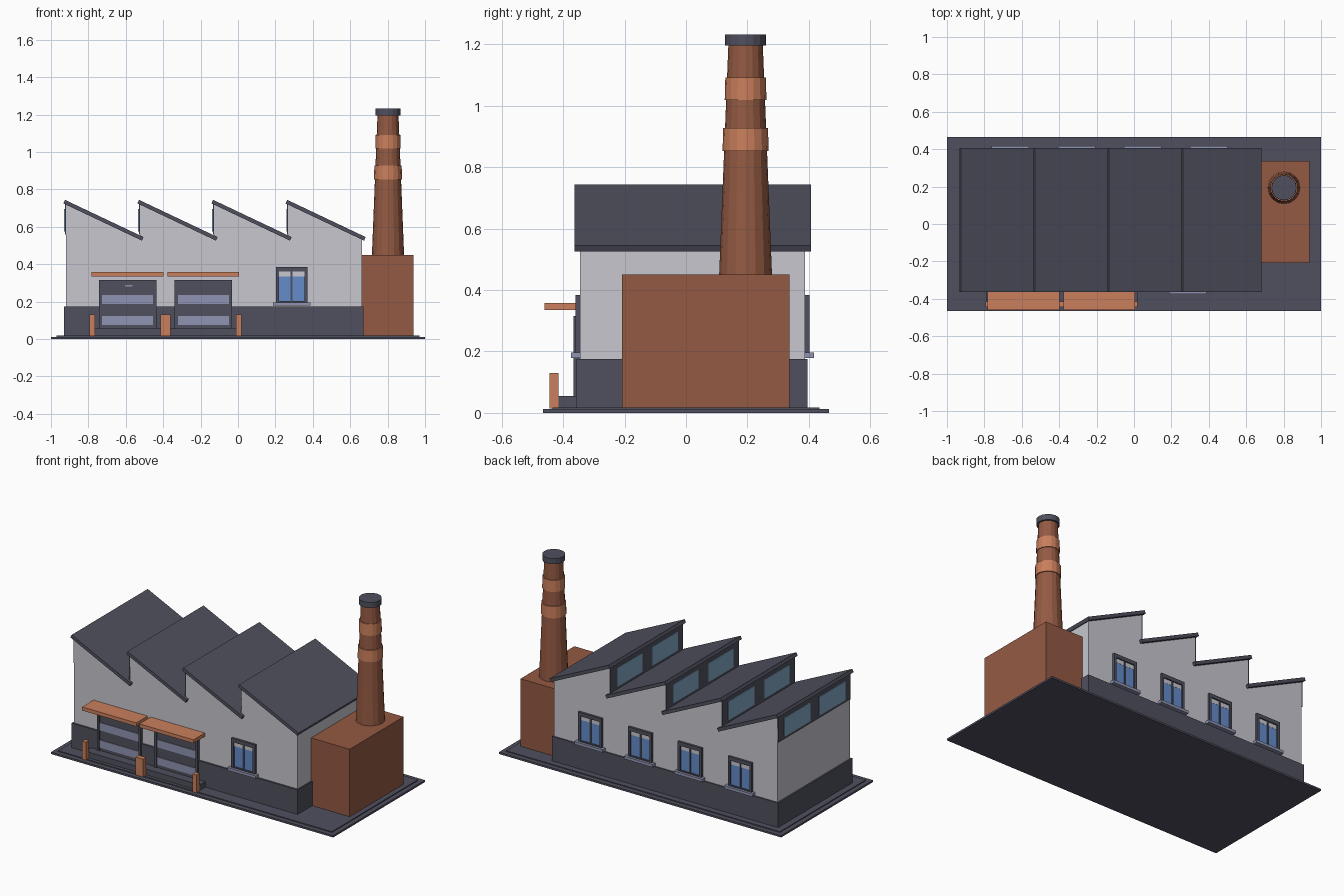
import bpy
import bmesh
from mathutils import Vector

cube = bpy.data.objects.get("Cube")
if cube:
    bpy.data.objects.remove(cube, do_unlink=True)


def material(name, *rgb):
    """Flat material from 0-255 display values, stored as linear."""
    linear = [((c / 255 + 0.055) / 1.055) ** 2.4 for c in rgb] + [1.0]
    mat = bpy.data.materials.new(name)
    mat.use_nodes = True
    mat.diffuse_color = linear
    mat.node_tree.nodes["Principled BSDF"].inputs["Base Color"].default_value = linear
    return mat


wall = material("pale grey wall", 199, 199, 207)
slate = material("dark slate", 80, 80, 95)
brick = material("red brick", 148, 90, 67)
terracotta = material("light terracotta", 202, 127, 92)
glass = material("blue glass", 101, 140, 204)
sky_glass = material("pale blue glass", 132, 168, 200)
steel = material("blue grey steel", 143, 148, 177)


def finish(name, bm, mat):
    bmesh.ops.recalc_face_normals(bm, faces=bm.faces)
    mesh = bpy.data.meshes.new(name)
    bm.to_mesh(mesh)
    bm.free()
    mesh.materials.append(mat)
    obj = bpy.data.objects.new(name, mesh)
    bpy.context.collection.objects.link(obj)
    return obj


def box(name, mat, xs, ys, zs):
    """Box spanning the given pairs of limits."""
    bm = bmesh.new()
    bmesh.ops.create_cube(bm, size=1)
    for v in bm.verts:
        v.co = [sum(s) / 2 + c * abs(s[1] - s[0]) for s, c in zip((xs, ys, zs), v.co)]
    return finish(name, bm, mat)


def extrude_profile(name, mat, points, ys):
    """Extrude an outline in x and z along y."""
    bm = bmesh.new()
    face = bm.faces.new([bm.verts.new((x, ys[0], z)) for x, z in points])
    grown = bmesh.ops.extrude_face_region(bm, geom=[face])["geom"]
    moved = [g for g in grown if isinstance(g, bmesh.types.BMVert)]
    bmesh.ops.translate(bm, verts=moved, vec=(0, ys[1] - ys[0], 0))
    return finish(name, bm, mat)


def tapered(name, mat, centre, r_low, r_high, z_low, z_high, sides=16):
    bm = bmesh.new()
    bmesh.ops.create_cone(bm, cap_ends=True, segments=sides, radius1=r_low,
                          radius2=r_high, depth=z_high - z_low)
    bmesh.ops.translate(bm, verts=bm.verts,
                        vec=Vector((*centre, (z_low + z_high) / 2)))
    return finish(name, bm, mat)


# Ground slab in two tiers
box("base_slab", slate, (-1, 1), (-0.465, 0.465), (0, 0.012))
box("base_paving", slate, (-0.97, 0.97), (-0.435, 0.435), (0.012, 0.018))

# Hall with a sawtooth outline
LEFT, PITCH, TEETH = -0.92, 0.396, 4
RIGHT = LEFT + PITCH * TEETH
FRONT, BACK = -0.345, 0.388
PEAK, VALLEY = 0.722, 0.533
outline = [(RIGHT, 0.015), (LEFT, 0.015)]
for i in range(TEETH):
    x = LEFT + PITCH * i
    outline += [(x, PEAK), (x + PITCH, VALLEY)]
extrude_profile("hall_walls", wall, outline, (FRONT, BACK))
box("plinth", slate, (LEFT - 0.01, RIGHT + 0.008), (FRONT - 0.011, BACK + 0.008), (0.015, 0.175))

# Sloping roof slabs with glazed upright faces
for i in range(TEETH):
    x = LEFT + PITCH * i
    extrude_profile(f"roof_slab_{i + 1}", slate,
                    [(x - 0.005, 0.744), (x + 0.415, 0.545),
                     (x + 0.406, 0.526), (x - 0.014, 0.725)], (-0.363, 0.407))
    box(f"skylight_panel_{i + 1}", slate, (x - 0.006, x + 0.002), (FRONT, BACK), (0.558, PEAK))
    for j, ys in enumerate([(0.07, 0.33), (-0.285, -0.025)]):
        box(f"skylight_glass_{i + 1}_{j + 1}", sky_glass,
            (x - 0.01, x - 0.004), ys, (0.575, 0.695))


def window(name, cx, side):
    """Framed two-pane window on the front (-1) or back (1) wall."""
    face = FRONT if side < 0 else BACK

    def part(label, mat, x0, x1, z0, z1, out):
        ys = sorted((face - side * 0.002, face + side * out))
        box(f"{name}_{label}", mat, (cx + x0, cx + x1), ys, (z0, z1))

    part("glass", glass, -0.08, 0.08, 0.195, 0.34, 0.005)
    part("blind", wall, -0.08, 0.08, 0.333, 0.37, 0.006)
    for s in (-1, 1):
        jamb = sorted((s * 0.068, s * 0.084))
        part(f"jamb_{s}", slate, *jamb, 0.185, 0.384, 0.014)
    part("head", slate, -0.084, 0.084, 0.36, 0.384, 0.014)
    part("foot", slate, -0.084, 0.084, 0.185, 0.203, 0.014)
    part("mullion", slate, -0.005, 0.005, 0.195, 0.37, 0.011)
    part("sill", steel, -0.1, 0.1, 0.178, 0.196, 0.029)


window("front_window", 0.287, -1)
for i, cx in enumerate((-0.662, -0.307, 0.046, 0.4)):
    window(f"back_window_{i + 1}", cx, 1)

# Loading bays: platform, door, canopy and bollards
for i, cx in enumerate((-0.59, -0.185)):
    tag = f"bay_{i + 1}"
    box(f"{tag}_platform", slate, (cx - 0.202, cx + 0.203), (-0.415, -0.35), (0.015, 0.055))
    box(f"{tag}_door", slate, (cx - 0.14, cx + 0.14), (-0.359, FRONT), (0.05, 0.31))
    for s in (-1, 1):
        edge = sorted((cx + s * 0.138, cx + s * 0.154))
        box(f"{tag}_door_jamb_{s}", slate, edge, (-0.366, FRONT), (0.055, 0.315))
        post = cx + s * 0.189
        box(f"{tag}_bollard_{s}", terracotta, (post - 0.014, post + 0.014),
            (-0.445, -0.415), (0.015, 0.13))
    box(f"{tag}_door_head", slate, (cx - 0.154, cx + 0.154), (-0.366, FRONT), (0.3, 0.315))
    for j, zs in enumerate([(0.075, 0.124), (0.186, 0.236)]):
        box(f"{tag}_door_panel_{j + 1}", steel, (cx - 0.136, cx + 0.136), (-0.363, -0.357), zs)
    box(f"{tag}_canopy", terracotta, (cx - 0.192, cx + 0.191), (-0.46, FRONT), (0.335, 0.358))
box("door_handle", steel, (-0.605, -0.565), (-0.362, -0.357), (0.282, 0.288))

# Boiler house and banded chimney
box("boiler_house", brick, (0.66, 0.937), (-0.208, 0.337), (0.015, 0.45))
stack = (0.802, 0.194)
tapered("chimney_shaft", brick, stack, 0.086, 0.056, 0.45, 1.2)
tapered("chimney_lower_band", terracotta, stack, 0.075, 0.073, 0.853, 0.927)
tapered("chimney_upper_band", terracotta, stack, 0.068, 0.066, 1.018, 1.092)
tapered("chimney_cap", slate, stack, 0.067, 0.067, 1.196, 1.232)
